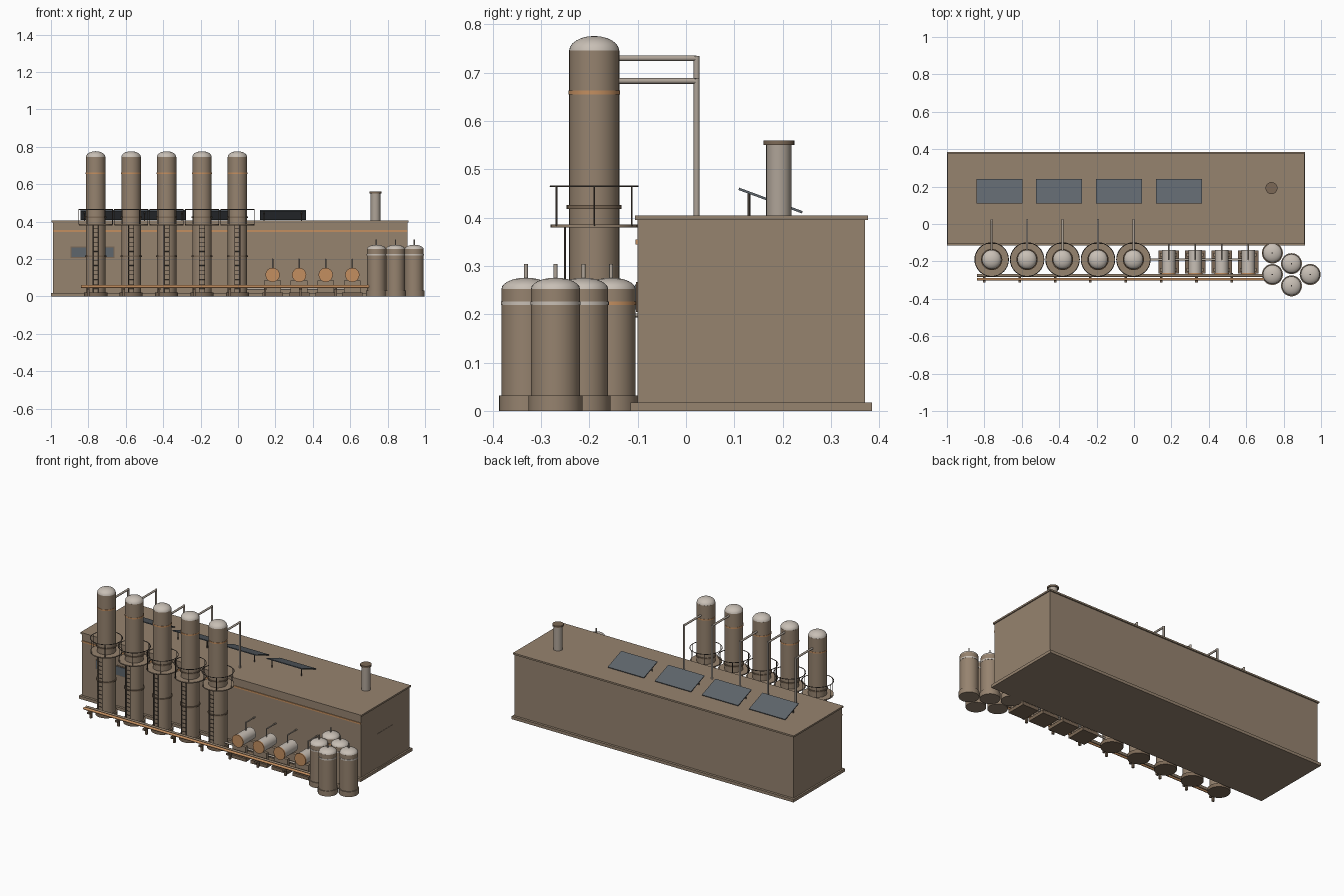
import bpy, math
from mathutils import Vector

if "Cube" in bpy.data.objects:
    bpy.data.objects.remove(bpy.data.objects["Cube"])

def srgb(h):
    c = [int(h[i:i+2], 16) / 255 for i in (0, 2, 4)]
    return [v / 12.92 if v < .04045 else ((v + .055) / 1.055) ** 2.4 for v in c] + [1]

def mat(name, h):
    m = bpy.data.materials.new(name)
    m.diffuse_color = srgb(h)
    m.use_nodes = True
    m.node_tree.nodes["Principled BSDF"].inputs["Base Color"].default_value = m.diffuse_color
    return m

BROWN = mat("brown_paint", "96836F")
DARK = mat("dark_brown", "7C6956")
COPPER = mat("copper", "C48F60")
PALE = mat("pale_metal", "C8BFB5")
STEEL = mat("pipe_metal", "AFA498")
GLASS = mat("slate_glass", "5F666C")
IRON = mat("dark_iron", "5A5047")

def finish(ob, name, m, smooth=False):
    ob.name = name
    ob.data.materials.append(m)
    if smooth:
        bpy.ops.object.shade_smooth_by_angle(angle=math.radians(40))
    return ob

def box(name, x0, x1, y0, y1, z0, z1, m):
    bpy.ops.mesh.primitive_cube_add(size=1, location=((x0+x1)/2, (y0+y1)/2, (z0+z1)/2))
    ob = bpy.context.object
    ob.scale = (x1-x0, y1-y0, z1-z0)
    return finish(ob, name, m)

def rod(name, a, b, r, m, n=10):
    a, b = Vector(a), Vector(b)
    d = b - a
    bpy.ops.mesh.primitive_cylinder_add(vertices=n, radius=r, depth=d.length, location=(a+b)/2)
    ob = bpy.context.object
    ob.rotation_euler = d.to_track_quat('Z', 'Y').to_euler()
    return finish(ob, name, m, True)

def drum(name, x, y, z0, z1, r, m, n=32):
    return rod(name, (x, y, z0), (x, y, z1), r, m, n)

def dome(name, x, y, z, r, h, m, n=32):
    """Lathed cap with a quarter-ellipse profile."""
    steps = 6
    verts, faces = [], []
    for j in range(steps):
        t = j / steps * math.pi / 2
        for i in range(n):
            a = 2 * math.pi * i / n
            verts.append((r*math.cos(t)*math.cos(a), r*math.cos(t)*math.sin(a), h*math.sin(t)))
    for j in range(steps - 1):
        for i in range(n):
            k = (i + 1) % n
            faces.append((j*n+i, j*n+k, (j+1)*n+k, (j+1)*n+i))
    verts.append((0, 0, h))
    faces += [((steps-1)*n+i, (steps-1)*n+(i+1) % n, steps*n) for i in range(n)]
    me = bpy.data.meshes.new(name)
    me.from_pydata(verts, [], faces)
    ob = bpy.data.objects.new(name, me)
    bpy.context.collection.objects.link(ob)
    ob.location = (x, y, z)
    bpy.ops.object.select_all(action='DESELECT')
    ob.select_set(True)
    bpy.context.view_layer.objects.active = ob
    return finish(ob, name, m, True)

def hoop(name, x, y, z, R, r, m):
    bpy.ops.mesh.primitive_torus_add(major_radius=R, minor_radius=r, major_segments=32,
                                     minor_segments=6, location=(x, y, z))
    return finish(bpy.context.object, name, m, True)

# Building
box("plinth", -1, .915, -.115, .385, 0, .018, BROWN)
box("hall", -.99, .905, -.1, .37, .018, .396, BROWN)
box("roof_slab", -.996, .911, -.106, .377, .395, .405, BROWN)
box("wall_stripe", -.99, .905, -.104, -.098, .345, .355, COPPER)
box("window_frame", -.895, -.66, -.103, -.098, .205, .267, DARK)
box("window", -.89, -.665, -.106, -.1, .21, .262, GLASS)
box("side_door", .9, .907, .06, .21, .018, .227, BROWN)

# Tilted roof panels
for x in (-.72, -.4, -.08, .24):
    p = box("roof_panel", x-.123, x+.123, .105, .245, .433, .438, GLASS)
    p.rotation_euler.x = -math.atan2(.048, .13)
    for s in (-.1, .1):
        rod("panel_leg", (x+s, .13, .4), (x+s, .13, .45), .003, IRON, 6)

# Chimney
drum("chimney", .735, .192, .4, .552, .026, STEEL)
drum("chimney_cap", .735, .192, .55, .56, .032, DARK)

# Tall columns with platforms, ladders and overhead pipes
Y = -.19
for i in range(5):
    x = -.761 + i * .1895
    drum("column_foot", x, Y, 0, .022, .062, DARK)
    drum("column", x, Y, .02, .746, .052, BROWN)
    dome("column_dome", x, Y, .745, .052, .031, PALE)
    drum("column_band", x, Y, .655, .663, .0535, COPPER)
    for z in (.215, .422):
        drum("column_ring", x, Y, z-.004, z+.004, .057, DARK)
    drum("platform", x, Y, .38, .386, .09, BROWN)
    hoop("guard_rail", x, Y, .465, .09, .0022, IRON)
    for k in range(6):
        a = k * math.pi / 3
        px, py = x + .09*math.cos(a), Y + .09*math.sin(a)
        rod("rail_post", (px, py, .383), (px, py, .465), .0018, IRON, 6)
    for s in (-.014, .014):
        rod("ladder_side", (x+s, -.25, .02), (x+s, -.25, .383), .002, IRON, 6)
    for k in range(14):
        z = .04 + k * .025
        rod("ladder_rung", (x-.014, -.25, z), (x+.014, -.25, z), .0015, IRON, 6)
    z = .73 if i % 2 else .683
    rod("overhead_pipe", (x, -.145, z), (x, .022, z), .006, STEEL)
    rod("down_pipe", (x, .022, z+.005), (x, .022, .4), .006, STEEL)

# Horizontal vessels on skids
for x in (.185, .327, .469, .611):
    box("skid", x-.055, x+.055, -.265, -.143, 0, .02, DARK)
    for y in (-.245, -.165):
        box("saddle", x-.045, x+.045, y-.01, y+.01, .02, .085, BROWN)
    rod("vessel", (x, -.265, .115), (x, -.14, .115), .036, PALE, 28)
    rod("vessel_end", (x, -.27, .115), (x, -.262, .115), .038, COPPER, 28)
    rod("vessel_riser", (x, -.19, .14), (x, -.19, .2), .004, STEEL)
    rod("vessel_pipe", (x, -.19, .198), (x, -.1, .198), .004, STEEL)
rod("link_pipe", (0, Y, .04), (.61, Y, .04), .006, STEEL)

# Pipe rack along the front
rod("rack_pipe_front", (-.84, -.295, .053), (.705, -.295, .053), .008, COPPER)
rod("rack_pipe_back", (-.84, -.275, .053), (.705, -.275, .053), .008, BROWN)
for i in range(8):
    x = -.8 + i * .189
    box("rack_post", x-.006, x+.006, -.291, -.279, 0, .04, DARK)
    box("rack_beam", x-.007, x+.007, -.312, -.262, .033, .045, DARK)

# Upright tank cluster
for x, y, m in ((.74, -.155, COPPER), (.74, -.27, PALE), (.842, -.212, PALE),
                (.842, -.331, PALE), (.942, -.27, PALE)):
    drum("tank_foot", x, y, 0, .032, .056, BROWN)
    drum("tank", x, y, .03, .253, .051, BROWN)
    drum("tank_band", x, y, .219, .227, .0522, m)
    dome("tank_dome", x, y, .252, .051, .024, PALE)
    drum("tank_vent", x, y, .27, .304, .004, STEEL, 10)
